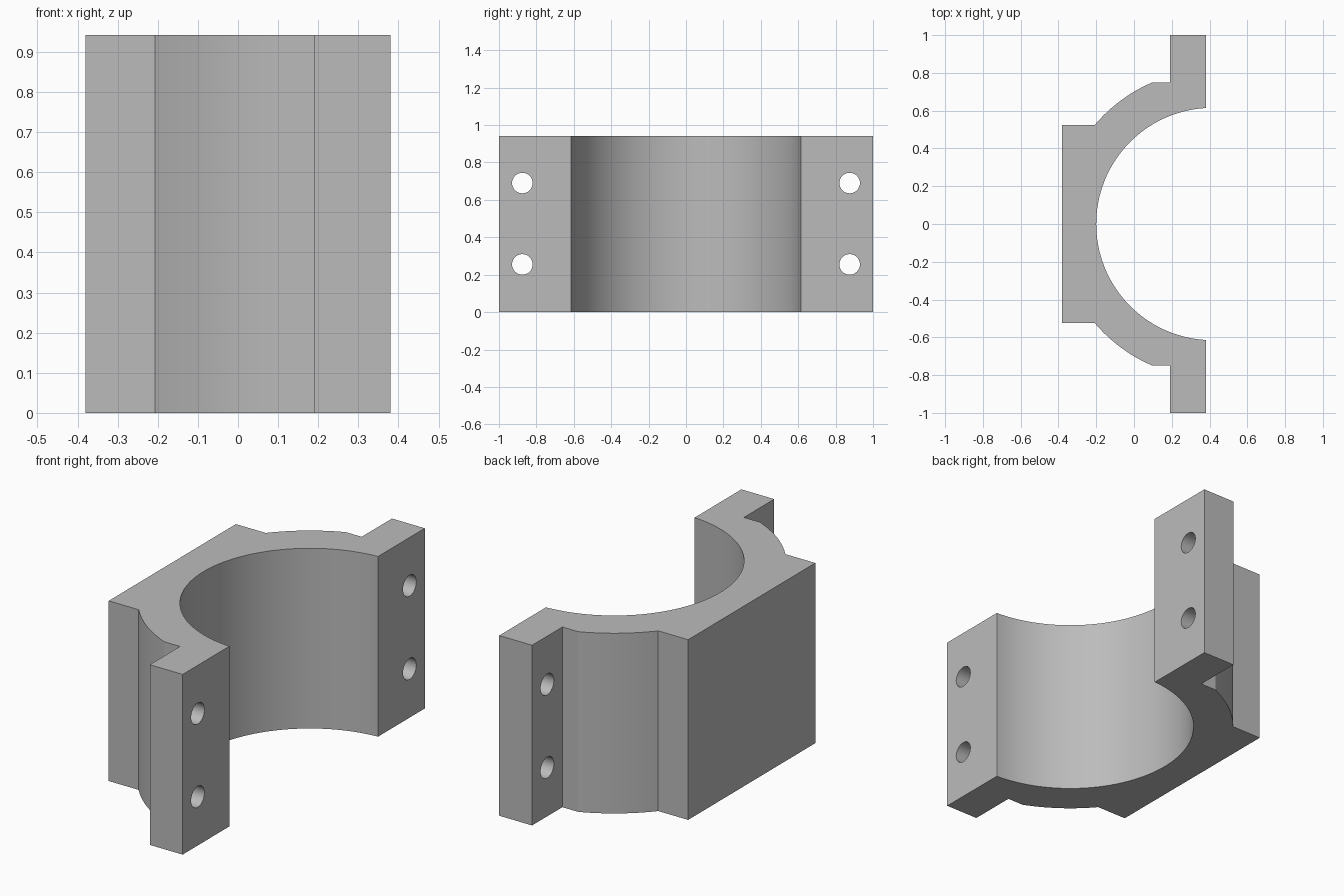
import bpy
import bmesh
from math import sin, cos, asin, pi, radians

if "Cube" in bpy.data.objects:
    bpy.data.objects.remove(bpy.data.objects["Cube"], do_unlink=True)

HEIGHT = 0.942
AXIS_X = 0.415            # centre of the bore
BORE, SHELL = 0.615, 0.814
FRONT, BACK = 0.38, -0.38

grey = bpy.data.materials.new("plain grey")
grey.use_nodes = True
colour = (0.5, 0.5, 0.5, 1)
grey.diffuse_color = colour
grey.node_tree.nodes["Principled BSDF"].inputs["Base Color"].default_value = colour


def arc(radius, start, end, steps):
    """Points on a circle round the bore axis, angles measured from -x."""
    angles = [start + (end - start) * i / steps for i in range(steps + 1)]
    return [(AXIS_X - radius * cos(a), radius * sin(a)) for a in angles]


# Half of the outline: bore, bolt flange, shoulder, shell, flat pad
bore_end = pi / 2 - asin((AXIS_X - FRONT) / BORE)
half = arc(BORE, 0, bore_end, 32)
half += [(FRONT, 1), (0.19, 1), (0.19, 0.75)]
half += arc(SHELL, asin(0.75 / SHELL), asin(0.525 / SHELL), 12)
half += [(BACK, 0.525)]
outline = half + [(x, -y) for x, y in reversed(half[1:])]

# Extruded half clamp
bm = bmesh.new()
face = bm.faces.new([bm.verts.new((x, y, 0)) for x, y in outline])
result = bmesh.ops.extrude_face_region(bm, geom=[face])
top = [v for v in result["geom"] if isinstance(v, bmesh.types.BMVert)]
bmesh.ops.translate(bm, verts=top, vec=(0, 0, HEIGHT))
bmesh.ops.recalc_face_normals(bm, faces=bm.faces)
mesh = bpy.data.meshes.new("half_clamp")
bm.to_mesh(mesh)
bm.free()
mesh.materials.append(grey)
clamp = bpy.data.objects.new("half_clamp", mesh)
bpy.context.collection.objects.link(clamp)

# Bolt holes through both flanges
for side in (-1, 1):
    for z in (0.255, 0.69):
        bpy.ops.mesh.primitive_cylinder_add(
            vertices=32, radius=0.055, depth=0.4,
            location=(0.285, side * 0.875, z), rotation=(0, pi / 2, 0))
        cutter = bpy.context.object
        cutter.name = "bolt_hole_cutter"
        cutter.data.materials.append(grey)
        cutter.hide_render = True
        cut = clamp.modifiers.new("bolt_hole", "BOOLEAN")
        cut.operation = "DIFFERENCE"
        cut.solver = "EXACT"
        cut.object = cutter
        bpy.context.view_layer.objects.active = clamp
        bpy.ops.object.select_all(action="DESELECT")
        clamp.select_set(True)
        bpy.ops.object.modifier_apply(modifier=cut.name)
        bpy.data.objects.remove(cutter, do_unlink=True)

bpy.ops.object.shade_smooth_by_angle(angle=radians(20))
